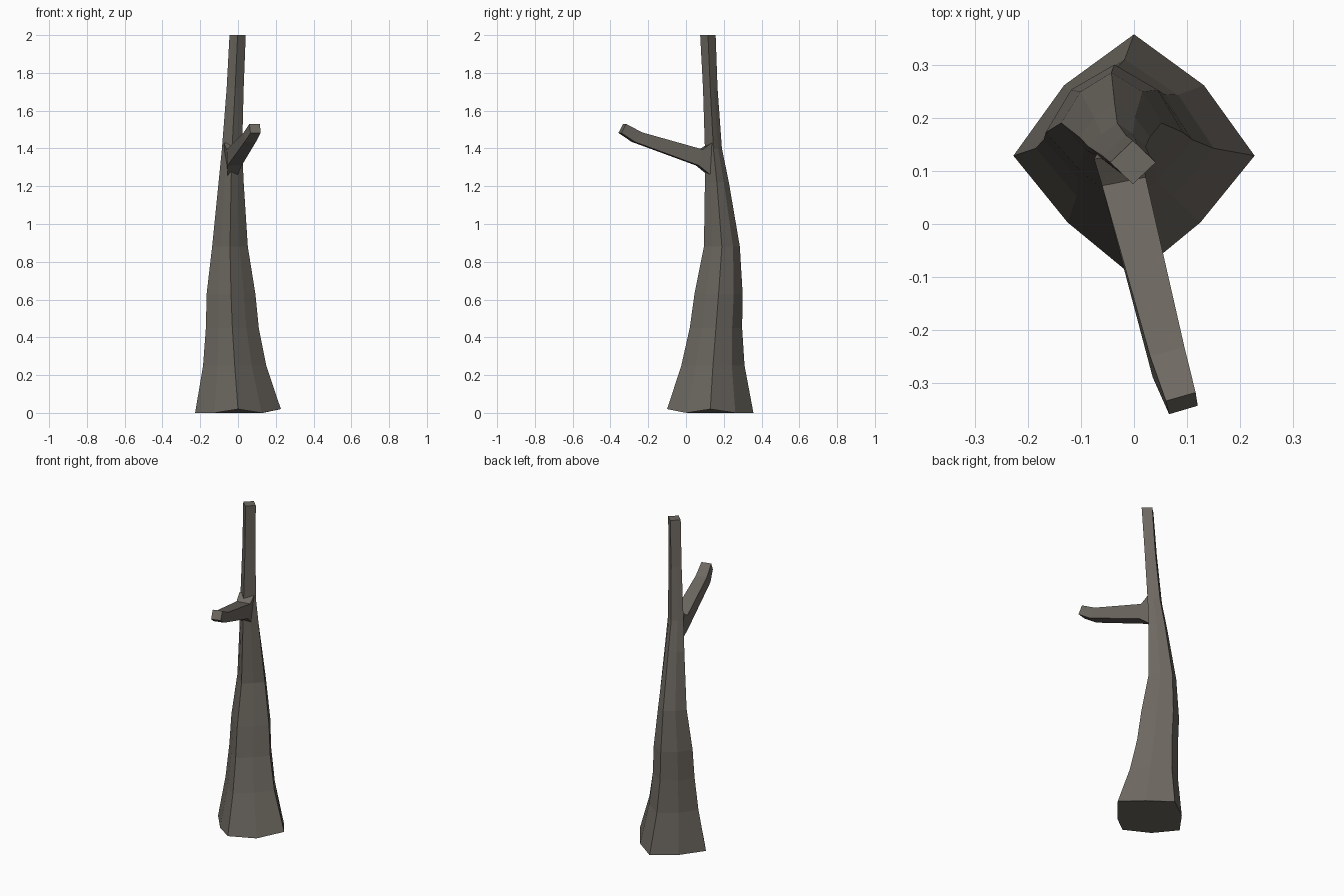
import bpy, bmesh

if "Cube" in bpy.data.objects:
    bpy.data.objects.remove(bpy.data.objects["Cube"])

bark = bpy.data.materials.new("bark")
bark.diffuse_color = (0.155, 0.14, 0.12, 1)
bark.use_nodes = True
bark.node_tree.nodes["Principled BSDF"].inputs["Base Color"].default_value = bark.diffuse_color


def loft(name, rings):
    """Flat-faced skin through a list of equal-length point rings, capped."""
    bm = bmesh.new()
    vr = [[bm.verts.new(p) for p in r] for r in rings]
    n = len(vr[0])
    for a, b in zip(vr, vr[1:]):
        for i in range(n):
            j = (i + 1) % n
            bm.faces.new((a[i], a[j], b[j], b[i]))
    bm.faces.new(vr[0][::-1])
    bm.faces.new(vr[-1])
    bmesh.ops.recalc_face_normals(bm, faces=bm.faces)
    me = bpy.data.meshes.new(name)
    bm.to_mesh(me)
    bm.free()
    me.materials.append(bark)
    ob = bpy.data.objects.new(name, me)
    bpy.context.collection.objects.link(ob)
    return ob


# Trunk levels: z, left, right, front, back, front bulge, back bulge
levels = [
    (0.00, -0.227, 0.227, -0.10, 0.357, 0.55, 0.58),
    (0.25, -0.185, 0.150, -0.025, 0.31, 0.54, 0.60),
    (0.45, -0.170, 0.110, 0.02, 0.297, 0.53, 0.62),
    (0.63, -0.166, 0.092, 0.045, 0.30, 0.53, 0.63),
    (0.88, -0.137, 0.052, 0.095, 0.285, 0.53, 0.62),
    (1.22, -0.103, 0.030, 0.10, 0.227, 0.53, 0.58),
    (1.40, -0.085, 0.022, 0.10, 0.190, 0.52, 0.55),
    (1.72, -0.060, 0.030, 0.09, 0.167, 0.50, 0.50),
    (2.00, -0.045, 0.041, 0.075, 0.157, 0.50, 0.50),
]


def trunk_ring(z, l, r, f, b, kf, kb):
    cx, cy, hx, hy = (l + r) / 2, (f + b) / 2, (r - l) / 2, (b - f) / 2
    lift = 0.02 if z == 0 else 0  # uneven foot
    return [(r, cy, z + lift), (cx + kb * hx, cy + kb * hy, z), (cx, b, z),
            (cx - kb * hx, cy + kb * hy, z), (l, cy, z),
            (cx - kf * hx, cy - kf * hy, z), (cx, f, z + lift),
            (cx + kf * hx, cy - kf * hy, z)]


loft("trunk", [trunk_ring(*v) for v in levels])

# Branch sections: top left x, top right x, top y, top z, then bottom likewise
sections = [
    (-0.075, 0.015, 0.13, 1.43, -0.055, -0.02, 0.17, 1.22),
    (-0.060, 0.022, 0.08, 1.395, -0.055, 0.02, 0.06, 1.31),
    (0.030, 0.095, -0.24, 1.485, 0.035, 0.095, -0.28, 1.435),
    (0.060, 0.116, -0.325, 1.53, 0.066, 0.120, -0.350, 1.482),
]
tilt = 0.008  # the tip is cut a little askew
loft("branch", [[(a, ty - tilt, tz), (b, ty + tilt, tz), (d, by + tilt, bz), (c, by - tilt, bz)]
                for a, b, ty, tz, c, d, by, bz in sections])
